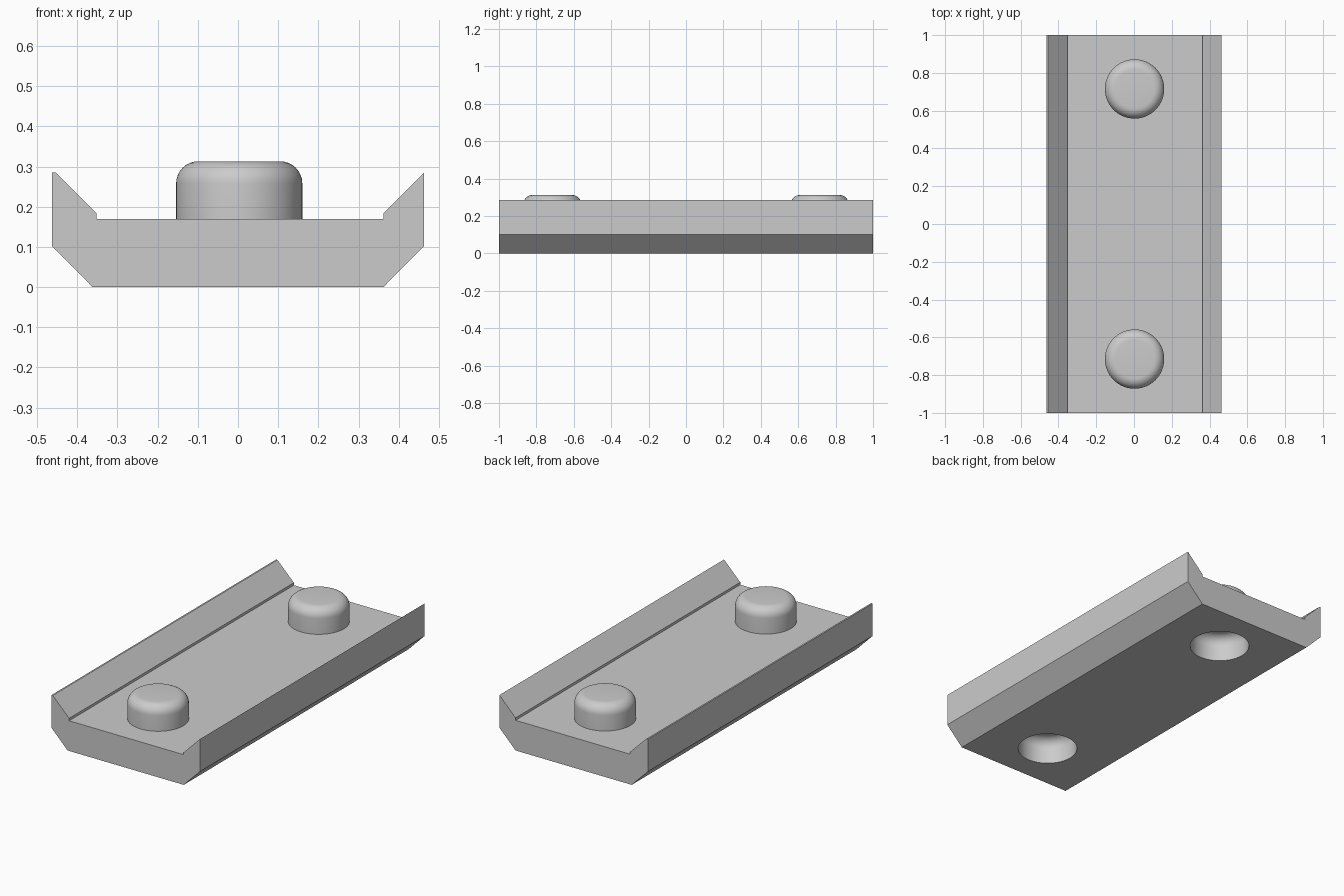
import bpy, bmesh, math
from mathutils import Matrix, Vector

cube = bpy.data.objects.get("Cube")
if cube:
    bpy.data.objects.remove(cube, do_unlink=True)

grey = bpy.data.materials.new("plain grey")
grey.use_nodes = True
COLOUR = (0.6, 0.6, 0.6, 1)
grey.diffuse_color = COLOUR
grey.node_tree.nodes["Principled BSDF"].inputs["Base Color"].default_value = COLOUR

RADIUS, FILLET, HEIGHT, FLOOR = 0.157, 0.055, 0.143, 0.17
STUDS = {"front": -0.715, "back": 0.715}


def make_object(name, bm):
    bmesh.ops.recalc_face_normals(bm, faces=bm.faces)
    mesh = bpy.data.meshes.new(name)
    bm.to_mesh(mesh)
    bm.free()
    mesh.materials.append(grey)
    obj = bpy.data.objects.new(name, mesh)
    bpy.context.collection.objects.link(obj)
    return obj


def rounded_plug(name, y, bottom, top):
    """Upright cylinder with a filleted upper rim."""
    path = [(0, bottom), (RADIUS, bottom)]
    for i in range(9):
        a = math.pi / 2 * i / 8
        path.append((RADIUS - FILLET + FILLET * math.cos(a),
                     top - FILLET + FILLET * math.sin(a)))
    path.append((0, top))
    bm = bmesh.new()
    verts = [bm.verts.new((r, 0, z)) for r, z in path]
    edges = [bm.edges.new(pair) for pair in zip(verts, verts[1:])]
    bmesh.ops.spin(bm, geom=verts + edges, cent=(0, 0, 0), axis=(0, 0, 1),
                   angle=math.tau, steps=64)
    bmesh.ops.remove_doubles(bm, verts=bm.verts, dist=0.0001)
    bmesh.ops.transform(bm, matrix=Matrix.Translation((0.003, y, 0)), verts=bm.verts)
    return make_object(name, bm)


def smooth(obj):
    bpy.ops.object.select_all(action="DESELECT")
    obj.select_set(True)
    bpy.context.view_layer.objects.active = obj
    bpy.ops.object.shade_smooth_by_angle(angle=math.radians(30))


# Channel-shaped base: cross-section extruded along y
section = [(-0.362, 0), (0.362, 0), (0.463, 0.102), (0.463, 0.285),
           (0.362, 0.184), (0.362, FLOOR), (-0.352, FLOOR), (-0.352, 0.184),
           (-0.454, 0.285), (-0.463, 0.285), (-0.463, 0.102)]
bm = bmesh.new()
face = bm.faces.new([bm.verts.new((x, -1, z)) for x, z in section])
result = bmesh.ops.extrude_face_region(bm, geom=[face], use_keep_orig=True)
new_verts = [v for v in result["geom"] if isinstance(v, bmesh.types.BMVert)]
bmesh.ops.translate(bm, verts=new_verts, vec=Vector((0, 2, 0)))
base = make_object("channel_base", bm)

# Sockets in the underside, matching the studs above
for end, y in STUDS.items():
    cutter = rounded_plug(end + "_socket_cutter", y, -0.1, HEIGHT)
    cutter.hide_render = True
    cut = base.modifiers.new(end + "_socket", "BOOLEAN")
    cut.operation = "DIFFERENCE"
    cut.solver = "EXACT"
    cut.object = cutter
    bpy.context.view_layer.objects.active = base
    bpy.ops.object.modifier_apply(modifier=cut.name)
    bpy.data.objects.remove(cutter, do_unlink=True)
smooth(base)

# Studs on the channel floor
for end, y in STUDS.items():
    smooth(rounded_plug(end + "_stud", y, FLOOR - 0.005, FLOOR + HEIGHT))
